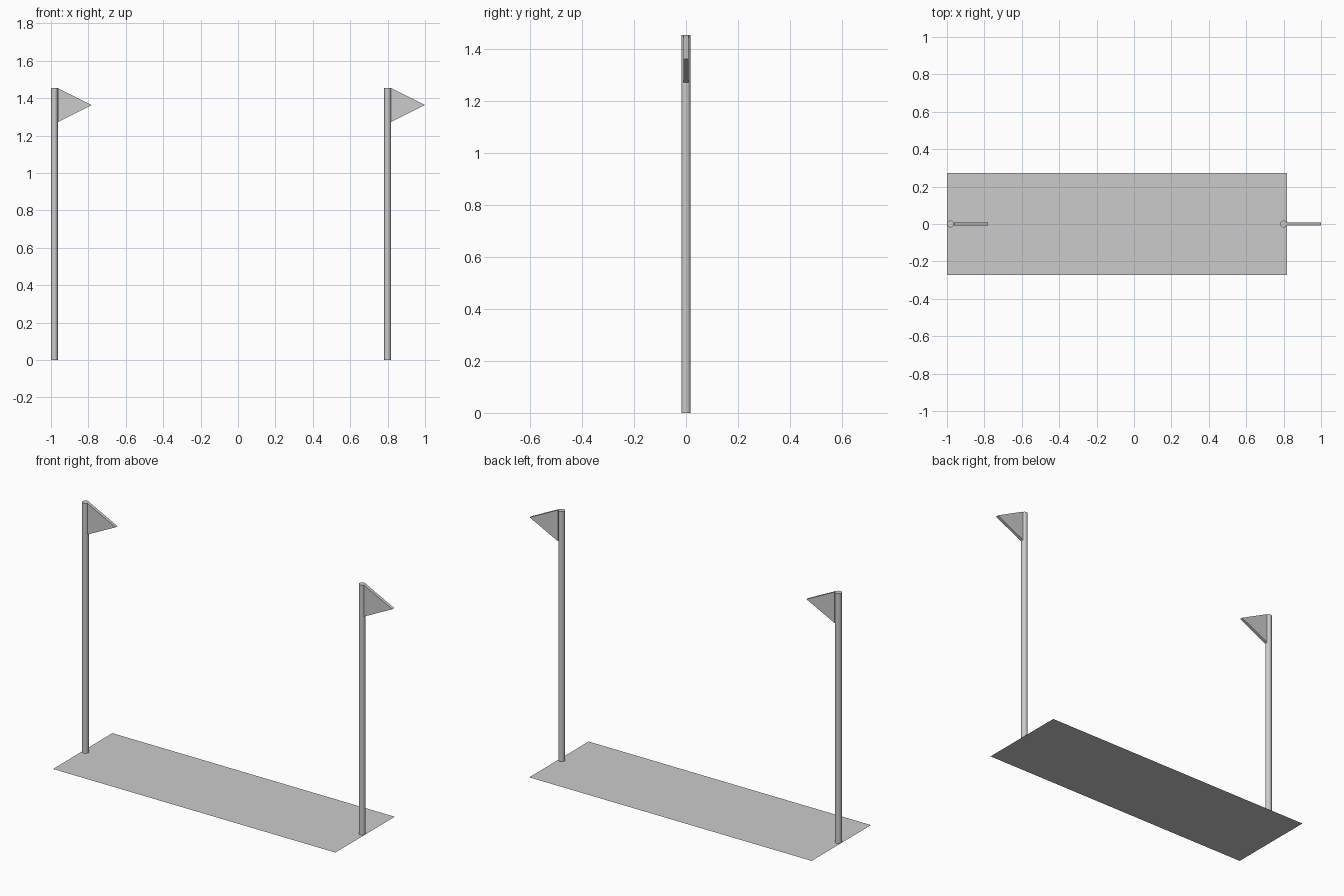
import bpy, bmesh

if "Cube" in bpy.data.objects:
    bpy.data.objects.remove(bpy.data.objects["Cube"])

U = 2 / 11            # model unit: overall length is 11 units
R, H = 0.1 * U, 8 * U  # pole radius and height


def mesh_object(name, bm):
    bmesh.ops.recalc_face_normals(bm, faces=bm.faces)
    me = bpy.data.meshes.new(name)
    bm.to_mesh(me)
    bm.free()
    ob = bpy.data.objects.new(name, me)
    bpy.context.collection.objects.link(ob)
    return ob


def pole(name, x):
    bpy.ops.mesh.primitive_cylinder_add(vertices=32, radius=R, depth=H,
                                        location=(x, 0, H / 2))
    bpy.context.object.name = name
    bpy.ops.object.shade_smooth_by_angle()


def pennant(name, x):
    # triangle extruded through its thickness
    bm = bmesh.new()
    t = 0.05 * U
    pts = [(x, H), (x, H - U), (x + U, H - U / 2)]
    face = bm.faces.new([bm.verts.new((px, -t, pz)) for px, pz in pts])
    ext = bmesh.ops.extrude_face_region(bm, geom=[face], use_keep_orig=True)
    verts = [v for v in ext["geom"] if isinstance(v, bmesh.types.BMVert)]
    bmesh.ops.translate(bm, verts=verts, vec=(0, 2 * t, 0))
    mesh_object(name, bm)


# poles with pennants
for side, x in (("left", -1 + R), ("right", 0.8)):
    pole(f"{side}_pole", x)
    pennant(f"{side}_pennant", x + R)

# flat ground strip between the poles
bpy.ops.mesh.primitive_plane_add(size=1, location=(-0.5 * U, 0, 0))
strip = bpy.context.object
strip.name = "ground_strip"
strip.scale = (10 * U, 3 * U, 1)
